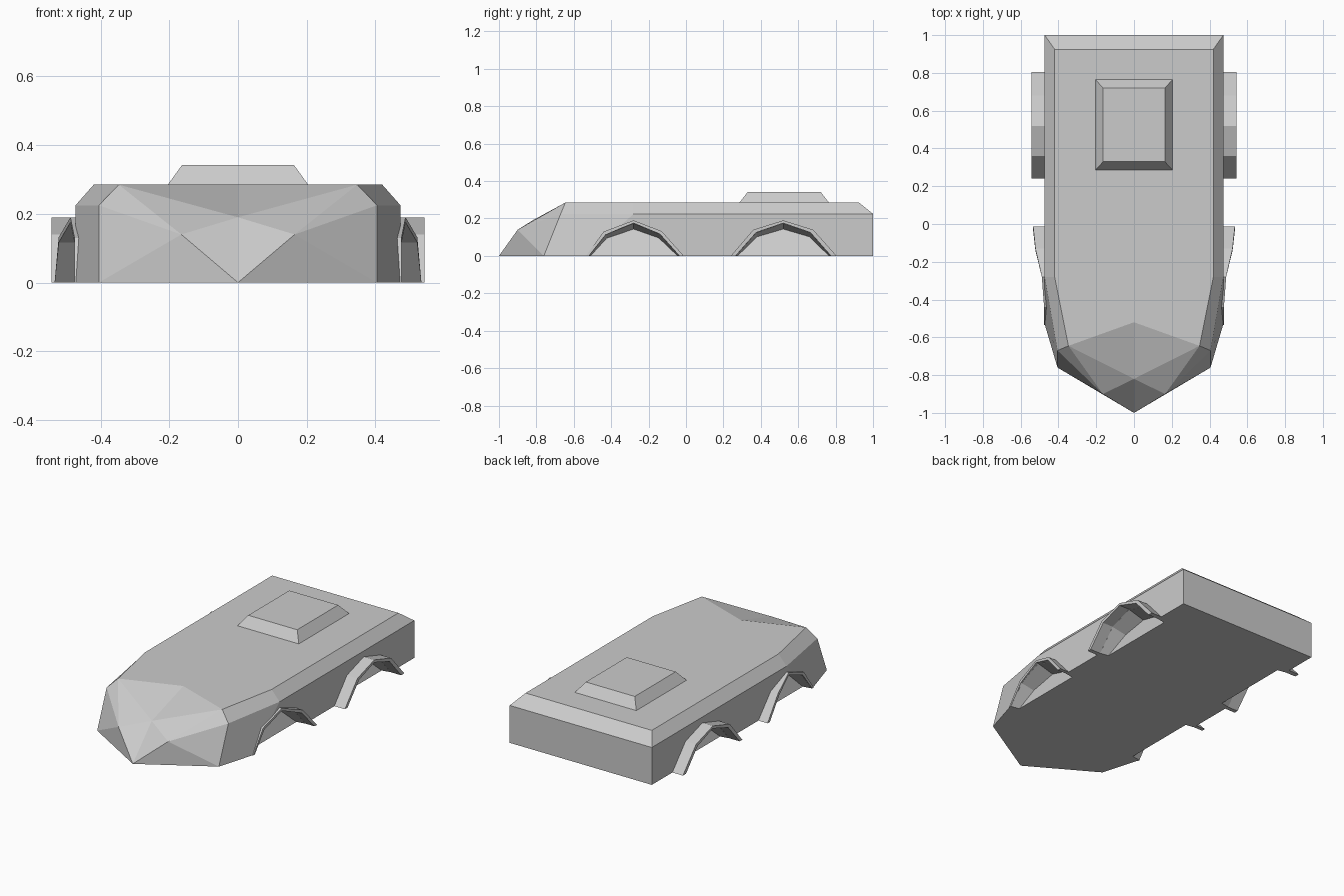
import bpy, bmesh

if "Cube" in bpy.data.objects:
    bpy.data.objects.remove(bpy.data.objects["Cube"])


def make(name, verts, faces, mirror=False):
    """Mesh object from a few points, optionally mirrored across x = 0."""
    mesh = bpy.data.meshes.new(name)
    mesh.from_pydata(verts, [], faces)
    bm = bmesh.new()
    bm.from_mesh(mesh)
    bmesh.ops.recalc_face_normals(bm, faces=bm.faces)
    bm.to_mesh(mesh)
    bm.free()
    ob = bpy.data.objects.new(name, mesh)
    bpy.context.collection.objects.link(ob)
    if mirror:
        mod = ob.modifiers.new("mirror", 'MIRROR')
        mod.use_clip = True
        mod.merge_threshold = 0.0005
    return ob


def loft(name, rings, mirror=False):
    """Closed solid skinned through equal-length rings, capped at both ends."""
    n = len(rings[0])
    verts = [p for r in rings for p in r]
    faces = [(k * n + i, k * n + (i + 1) % n, (k + 1) * n + (i + 1) % n, (k + 1) * n + i)
             for k in range(len(rings) - 1) for i in range(n)]
    faces += [tuple(range(n)), tuple(range(len(verts) - n, len(verts)))]
    return make(name, verts, faces, mirror)


# Hull: right half, mirrored; one column per station, low / mid / top
REAR_C, REAR, SIDE, NOSE = 0, 3, 6, 9
CHEEK, TIP, BROW, PEAK = 12, 13, 14, 15
hull_points = [
    (0, 1, 0), (0, 1, .225), (0, .925, .285),
    (.473, 1, 0), (.473, 1, .225), (.42, .925, .285),
    (.473, -.53, 0), (.473, -.28, .225), (.42, -.28, .285),
    (.405, -.76, 0), (.405, -.67, .225), (.347, -.645, .285),
    (.165, -.9, .14), (0, -1, 0), (0, -.82, .19), (0, -.52, .285),
]
# Walls and chamfers between neighbouring stations
hull_faces = [(a + k, b + k, b + k + 1, a + k + 1)
              for a, b in ((REAR_C, REAR), (REAR, SIDE), (SIDE, NOSE)) for k in (0, 1)]
# Floor, roof and the faceted nose
hull_faces += [
    (REAR_C, REAR, SIDE, NOSE, TIP),
    (REAR_C + 2, REAR + 2, SIDE + 2, NOSE + 2, PEAK),
    (PEAK, NOSE + 2, BROW), (BROW, NOSE + 2, CHEEK), (BROW, CHEEK, TIP),
    (NOSE + 2, NOSE + 1, CHEEK), (NOSE + 1, NOSE, CHEEK), (CHEEK, NOSE, TIP),
]
hull = make("hull", hull_points, hull_faces, True)


# Roof hatch: low truncated pyramid
def rect(x, y0, y1, z):
    return [(-x, y0, z), (x, y0, z), (x, y1, z), (-x, y1, z)]


loft("roof_hatch", [rect(.205, .285, .765, .284), rect(.163, .33, .72, .342)])


# Wheel arches: thin flared fender plus a shallow tapered well cut in the hull
def wheel_arch(label, outer, inner, edge_x):
    root = [(.46, y, z) for y, z in outer] + [(.46, y, z) for y, z in reversed(inner)]
    rim_out = [(x, y, z) for x, (y, z) in zip(edge_x, outer)]
    rim_in = [(x, y, z) for x, (y, z) in zip(edge_x, inner)]
    loft(label + "_fender", [root, rim_out + rim_in[::-1]], True)

    opening = [(inner[0][0], -.05)] + inner + [(inner[-1][0], -.05)]
    mid = inner[2][0]
    wide = [(.6, y, z) for y, z in opening]
    wall = [(.476, y, z) for y, z in opening]
    deep = [(.42 - .3 * z, mid + (y - mid) * .96, z * .82) for y, z in opening]
    cutter = loft(label + "_well_cutter", [wide, wall, deep], True)
    cutter.hide_render = True
    cutter.display_type = 'WIRE'
    cut = hull.modifiers.new(label + "_well", 'BOOLEAN')
    cut.operation = 'DIFFERENCE'
    cut.solver = 'EXACT'
    cut.object = cutter


wheel_arch("front",
           [(-.535, 0), (-.44, .13), (-.28, .19), (-.13, .132), (-.012, 0)],
           [(-.52, 0), (-.43, .115), (-.28, .175), (-.14, .117), (-.035, 0)],
           [.476, .476, .488, .522, .534])
wheel_arch("rear",
           [(.24, 0), (.36, .14), (.52, .19), (.68, .14), (.805, 0)],
           [(.265, 0), (.375, .125), (.52, .175), (.665, .125), (.775, 0)],
           [.543] * 5)
